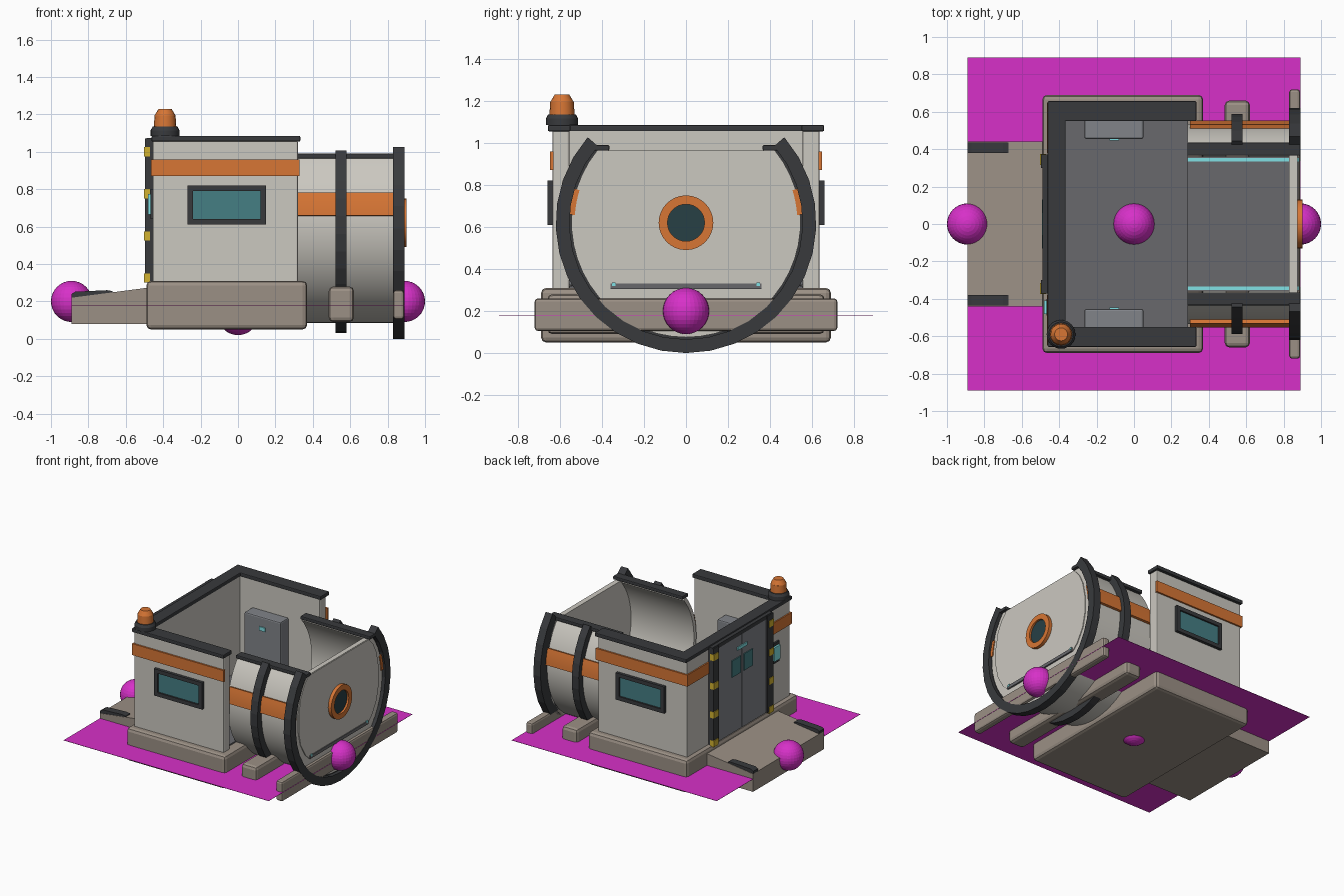
import bpy, bmesh, math

if "Cube" in bpy.data.objects:
    bpy.data.objects.remove(bpy.data.objects["Cube"])

def mat(name, r, g, b):
    m = bpy.data.materials.new(name)
    m.diffuse_color = (r, g, b, 1)
    m.use_nodes = True
    m.node_tree.nodes["Principled BSDF"].inputs["Base Color"].default_value = m.diffuse_color
    return m

LIGHT = mat("pale_panel", .60, .58, .53)
BASE = mat("taupe", .33, .28, .235)
DARK = mat("dark_trim", .04, .042, .046)
ORANGE = mat("orange", .68, .18, .035)
GREY = mat("mid_grey", .14, .14, .15)
STEEL = mat("steel", .22, .23, .25)
TEAL = mat("teal_glass", .06, .21, .23)
DEEP = mat("deep_glass", .02, .05, .06)
CYAN = mat("cyan_light", .22, .75, .78)
YELLOW = mat("yellow", .65, .45, .03)
MAGENTA = mat("magenta", .68, .03, .58)

def add(name, bm, m, smooth=False, bevel=0):
    bmesh.ops.recalc_face_normals(bm, faces=bm.faces)
    me = bpy.data.meshes.new(name)
    bm.to_mesh(me)
    bm.free()
    ob = bpy.data.objects.new(name, me)
    bpy.context.collection.objects.link(ob)
    me.materials.append(m)
    if bevel:
        b = ob.modifiers.new("bevel", 'BEVEL')
        b.width, b.segments = bevel, 2
    if smooth:
        bpy.ops.object.select_all(action='DESELECT')
        ob.select_set(True)
        bpy.context.view_layer.objects.active = ob
        bpy.ops.object.shade_smooth_by_angle(angle=math.radians(30))
    return ob

def box(name, x, y, z, m, bevel=0):
    bm = bmesh.new()
    bmesh.ops.create_cube(bm, size=1)
    for v in bm.verts:
        v.co = [a[0] if c < 0 else a[1] for c, a in zip(v.co, (x, y, z))]
    return add(name, bm, m, False, bevel)

def span(s, a, b):
    return tuple(sorted((s * a, s * b)))

def prism(name, pts, axis, lo, hi, m, bevel=0):
    """Extrude a flat outline along x (points are y,z) or y (points are x,z)."""
    bm = bmesh.new()
    co = [(lo, p[0], p[1]) if axis == 'x' else (p[0], lo, p[1]) for p in pts]
    f = bm.faces.new([bm.verts.new(c) for c in co])
    r = bmesh.ops.extrude_face_region(bm, geom=[f])
    d = (hi - lo, 0, 0) if axis == 'x' else (0, hi - lo, 0)
    bmesh.ops.translate(bm, vec=d, verts=[g for g in r['geom'] if isinstance(g, bmesh.types.BMVert)])
    return add(name, bm, m, False, bevel)

CZ = .62  # tunnel axis height

def arc(name, r0, r1, a0, a1, x0, x1, n, m, smooth=False, closed=False):
    """Curved bar around the tunnel axis with a rectangular section."""
    bm = bmesh.new()
    rows = []
    for i in range(n if closed else n + 1):
        a = math.radians(a0 + (a1 - a0) * i / n)
        rows.append([bm.verts.new((x, r * math.cos(a), CZ + r * math.sin(a)))
                     for x, r in ((x0, r0), (x0, r1), (x1, r1), (x1, r0))])
    for i in range(n):
        p, q = rows[i], rows[(i + 1) % len(rows)]
        for k in range(4):
            j = (k + 1) % 4
            bm.faces.new((p[k], p[j], q[j], q[k]))
    if not closed:
        bm.faces.new(rows[0])
        bm.faces.new(rows[-1])
    return add(name, bm, m, smooth)

def round_part(name, r1, r2, depth, loc, m, n=24, rot=False):
    bm = bmesh.new()
    bmesh.ops.create_cone(bm, cap_ends=True, segments=n, radius1=r1, radius2=r2, depth=depth)
    ob = add(name, bm, m, True)
    ob.location = loc
    if rot:
        ob.rotation_euler = (0, math.pi / 2, 0)
    return ob

# Base plinth, cross beams and entry ramp
box("base_plinth", (-.49, .37), (-.69, .69), (.05, .31), BASE, .025)
box("middle_cross_beam", (.485, .62), (-.66, .66), (.09, .28), BASE, .025)
box("end_cross_beam", (.83, .888), (-.72, .72), (.105, .26), BASE, .015)
prism("entry_ramp", [(-.89, .08), (-.47, .08), (-.47, .275), (-.89, .22)], 'y', -.44, .44, BASE)
for s in (-1, 1):
    y = span(s, .38, .437)
    prism("ramp_guide", [(-.89, .215), (-.67, .24), (-.67, .255), (-.70, .26), (-.87, .252), (-.89, .24)],
          'y', y[0], y[1], DARK)

# Cabin floor, walls and rim
box("cabin_floor", (-.38, .29), (-.57, .57), (.30, .32), GREY)
box("door_wall", (-.455, -.37), (-.635, .635), (.30, 1.06), LIGHT)
box("door_wall_rim", (-.462, -.365), (-.657, .657), (1.055, 1.085), DARK, .006)
for s in (-1, 1):
    box("side_wall", (-.455, .32), span(s, .555, .635), (.30, 1.06), LIGHT, .008)
    box("side_wall_rim", (-.462, .333), span(s, .55, .657), (1.055, 1.085), DARK, .006)
    box("side_stripe", (-.462, .33), span(s, .63, .648), (.87, .96), ORANGE)
    box("door_side_stripe", (-.465, -.45), span(s, .38, .648), (.87, .96), ORANGE)
    # Framed side window
    for z in ((.61, .64), (.79, .82)):
        box("window_frame_bar", (-.27, .15), span(s, .63, .658), z, DARK)
    for x in ((-.27, -.24), (.12, .15)):
        box("window_frame_post", x, span(s, .63, .658), (.61, .82), DARK)
    box("side_window", (-.25, .13), span(s, .63, .645), (.63, .80), TEAL)
    # Interior locker with its light
    box("locker", (-.265, .05), span(s, .455, .56), (.32, .84), STEEL, .01)
    box("locker_light", (-.13, -.08), span(s, .447, .46), (.735, .765), CYAN)

# Double door with hazard-marked posts
for s in (-1, 1):
    box("door_leaf", (-.485, -.45), span(s, .004, .30), (.31, 1.05), STEEL)
    box("door_window", (-.492, -.48), span(s, .02, .13), (.75, .88), TEAL)
    box("door_post", (-.498, -.45), span(s, .30, .372), (.31, 1.07), DARK)
    for i in range(4):
        z = .325 + i * .225
        box("hazard_mark", (-.503, -.47), span(s, .315, .374), (z - .025, z + .025), YELLOW)
box("door_gap", (-.48, -.45), (-.006, .006), (.31, 1.05), DARK)
box("door_header", (-.49, -.45), (-.372, .372), (1.045, 1.075), DARK)
box("door_sign", (-.492, -.48), (-.06, .06), (.935, .96), CYAN)
box("control_panel_back", (-.468, -.45), (-.49, -.40), (.64, .80), DARK)
box("control_panel", (-.482, -.46), (-.48, -.41), (.665, .775), CYAN)

# Roof beacon
BX, BY = -.39, -.59
round_part("beacon_foot", .077, .077, .03, (BX, BY, 1.10), DARK)
round_part("beacon_collar", .077, .066, .02, (BX, BY, 1.125), DARK)
round_part("beacon_lamp", .06, .056, .06, (BX, BY, 1.165), ORANGE, 16)
round_part("beacon_cap", .056, .035, .035, (BX, BY, 1.212), ORANGE, 16)

# Open-topped tunnel with ribs, stripes, rails and floor
arc("tunnel_shell", .505, .535, -221, 41, .285, .86, 48, LIGHT, True)
arc("middle_rib", .53, .588, -221, 41, .52, .58, 28, DARK)
arc("end_rib", .555, .62, -221, 41, .83, .89, 24, DARK)
arc("end_rib_backing", .52, .56, -221, 41, .83, .86, 24, DARK)
for a in (4, 163):
    arc("tunnel_stripe", .53, .555, a, a + 13, .30, .875, 5, ORANGE, True)
for s in (-1, 1):
    box("tunnel_rail", (.285, .89), span(s, .365, .435), (.963, .99), DARK, .006)
    box("floor_light", (.285, .882), span(s, .335, .352), (.32, .336), CYAN)
box("tunnel_floor", (.285, .88), (-.36, .36), (.305, .33), GREY)

# End bulkhead: disc cut flat at the top, raised panel and porthole
a0, a1 = -219, 39
outline = [(.545 * math.cos(math.radians(a0 + (a1 - a0) * i / 36)),
            CZ + .545 * math.sin(math.radians(a0 + (a1 - a0) * i / 36))) for i in range(37)]
prism("end_bulkhead", outline, 'x', .83, .868, LIGHT)
half = [(.36, .305), (.41, .35), (.47, .45), (.495, .56), (.495, .70), (.47, .82), (.43, .90), (.375, .96)]
prism("bulkhead_panel", half + [(-y, z) for y, z in reversed(half)], 'x', .86, .874, LIGHT)
arc("porthole_ring", .088, .13, 0, 360, .86, .90, 32, ORANGE, True, True)
round_part("porthole_glass", .092, .092, .03, (.87, 0, CZ), DEEP, 32, True)

# Marker plane and marker balls
box("marker_plane", (-.89, .89), (-.89, .89), (.179, .181), MAGENTA)
for x, z in ((-.89, .2), (.89, .2), (0, .13), (0, .31)):
    bm = bmesh.new()
    bmesh.ops.create_uvsphere(bm, u_segments=32, v_segments=16, radius=.11)
    add("marker_ball", bm, MAGENTA).location = (x, 0, z)
